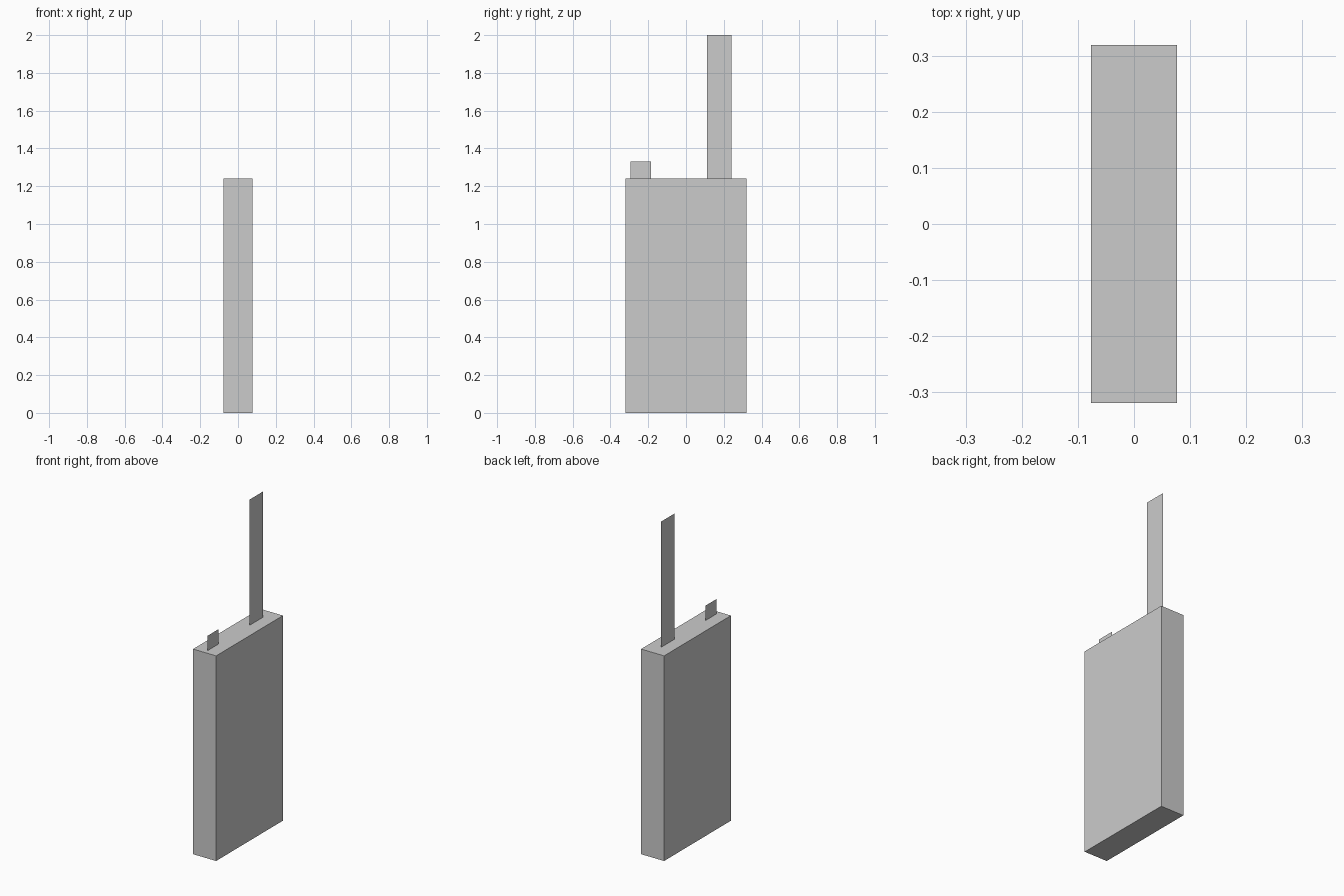
import bpy, bmesh

if "Cube" in bpy.data.objects:
    bpy.data.objects.remove(bpy.data.objects["Cube"])

HALF_X, HALF_Y, BODY_TOP = 0.077, 0.319, 1.24


def add_mesh(name, bm):
    mesh = bpy.data.meshes.new(name)
    bm.to_mesh(mesh)
    bm.free()
    obj = bpy.data.objects.new(name, mesh)
    bpy.context.collection.objects.link(obj)
    return obj


def box(name, half_x, half_y, z0, z1):
    bm = bmesh.new()
    bmesh.ops.create_cube(bm, size=1)
    bmesh.ops.scale(bm, vec=(2 * half_x, 2 * half_y, z1 - z0), verts=bm.verts)
    bmesh.ops.translate(bm, vec=(0, 0, (z0 + z1) / 2), verts=bm.verts)
    return add_mesh(name, bm)


def upright_card(name, y0, y1, z0, z1):
    # Flat single-sheet panel in the x = 0 plane
    bm = bmesh.new()
    bm.faces.new([bm.verts.new((0, y, z))
                  for y, z in ((y0, z0), (y1, z0), (y1, z1), (y0, z1))])
    return add_mesh(name, bm)


# Radio body
box("radio_body", HALF_X, HALF_Y, 0, BODY_TOP)

# Paper-thin antenna and control knob standing on the body
upright_card("antenna", 0.11, 0.24, BODY_TOP, 2.0)
upright_card("control_knob", -0.293, -0.185, BODY_TOP, 1.33)
